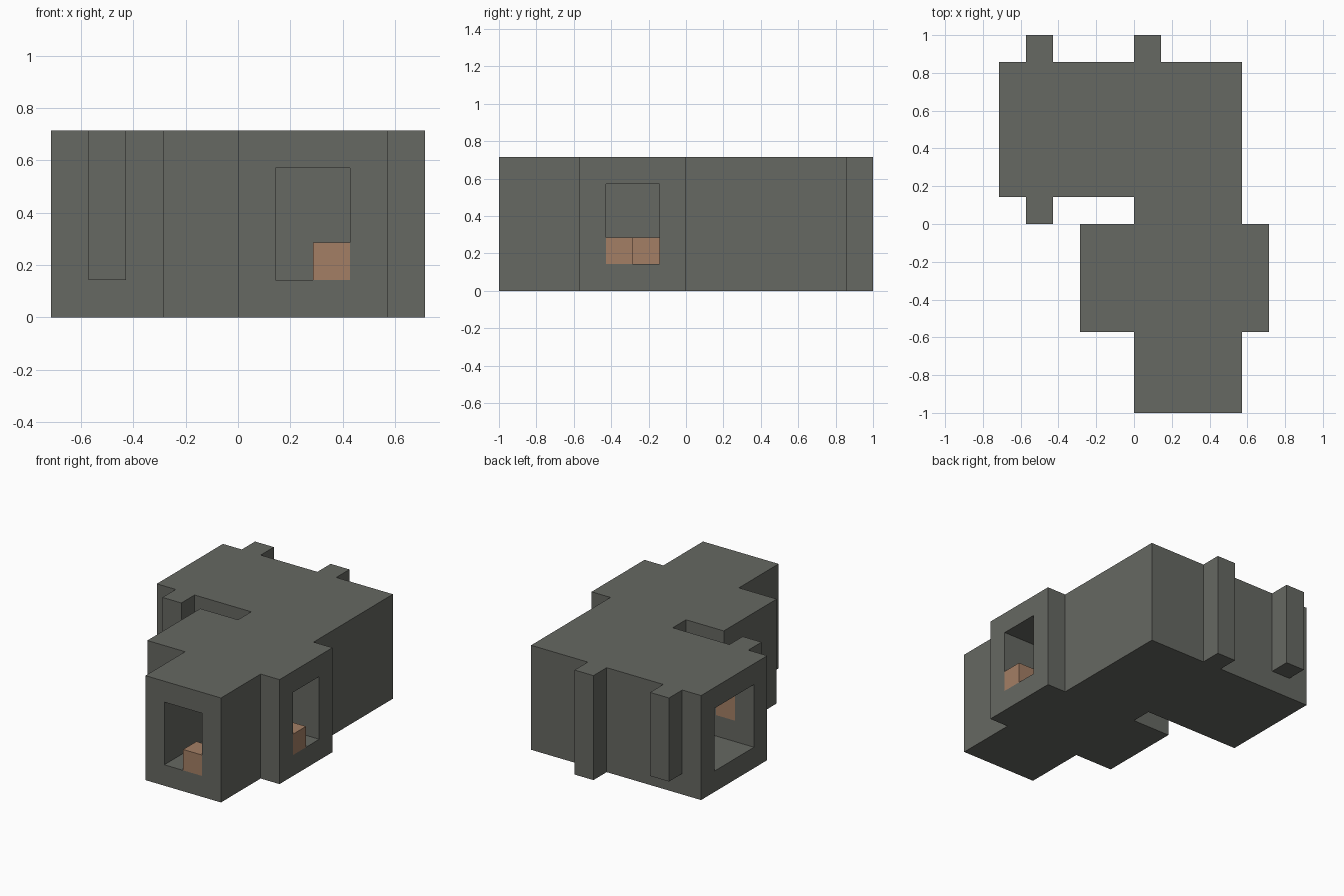
import bpy, bmesh
from math import radians
from mathutils import Vector

if "Cube" in bpy.data.objects:
    bpy.data.objects.remove(bpy.data.objects["Cube"])

U = 1 / 7  # size of one building block


def material(name, color):
    m = bpy.data.materials.new(name)
    m.use_nodes = True
    m.diffuse_color = (*color, 1)
    m.node_tree.nodes["Principled BSDF"].inputs["Base Color"].default_value = (*color, 1)
    return m


def box(x0, x1, y0, y1, z0, z1):
    """Set of block positions filling a box."""
    return {(x, y, z) for x in range(x0, x1) for y in range(y0, y1) for z in range(z0, z1)}


def build(name, cells, occupied, mat):
    """Make the open outer faces of a group of blocks, merged into large flat faces."""
    bm = bmesh.new()
    for c in sorted(cells):
        for axis in range(3):
            for side in (0, 1):
                step = Vector((0, 0, 0))
                step[axis] = 2 * side - 1
                if tuple(int(v) for v in Vector(c) + step) in occupied:
                    continue
                a, b = Vector((0, 0, 0)), Vector((0, 0, 0))
                a[(axis + 1) % 3] = b[(axis + 2) % 3] = 1
                o = Vector(c)
                o[axis] += side
                corners = [o, o + a, o + a + b, o + b]
                if not side:
                    corners.reverse()
                bm.faces.new([bm.verts.new(p * U) for p in corners])
    bmesh.ops.remove_doubles(bm, verts=bm.verts, dist=U / 100)
    bmesh.ops.dissolve_limit(bm, angle_limit=radians(1), verts=bm.verts, edges=bm.edges)
    mesh = bpy.data.meshes.new(name)
    bm.to_mesh(mesh)
    bm.free()
    mesh.materials.append(mat)
    obj = bpy.data.objects.new(name, mesh)
    bpy.context.collection.objects.link(obj)


stone = material("grey stone", (0.133, 0.138, 0.122))
wood = material("brown wood", (0.37, 0.212, 0.13))

# Outer volumes: back hall, long passage, cross passage
walls = box(-5, 4, 1, 6, 0, 5) | box(0, 4, -7, 6, 0, 5) | box(-2, 5, -4, 0, 0, 5)
# Buttresses: two raised ones on the hall, one down to the ground
walls |= box(-4, -3, 0, 1, 1, 5) | box(-4, -3, 6, 7, 1, 5) | box(0, 1, 6, 7, 0, 5)
# Hollow rooms with doorways at the front, left side and hall end
walls -= box(-5, 3, 2, 5, 1, 4) | box(1, 3, -7, 5, 1, 4) | box(-1, 5, -3, -1, 1, 4)

# Wooden blocks: doorway crates, one inside, and panels set in the hall walls
wooden = {
    "front_door_crate": box(2, 3, -7, -6, 1, 2),
    "side_door_crate": box(4, 5, -3, -2, 1, 2),
    "inner_crate": box(-1, 0, -2, -1, 1, 2),
    "hall_front_panel": box(-4, -3, 1, 2, 2, 4),
    "hall_back_panel": box(-4, -3, 5, 6, 2, 4),
}
for cells in wooden.values():
    walls -= cells
occupied = walls.union(*wooden.values())

build("stone_building", walls, occupied, stone)
for name, cells in wooden.items():
    build(name, cells, occupied, wood)
